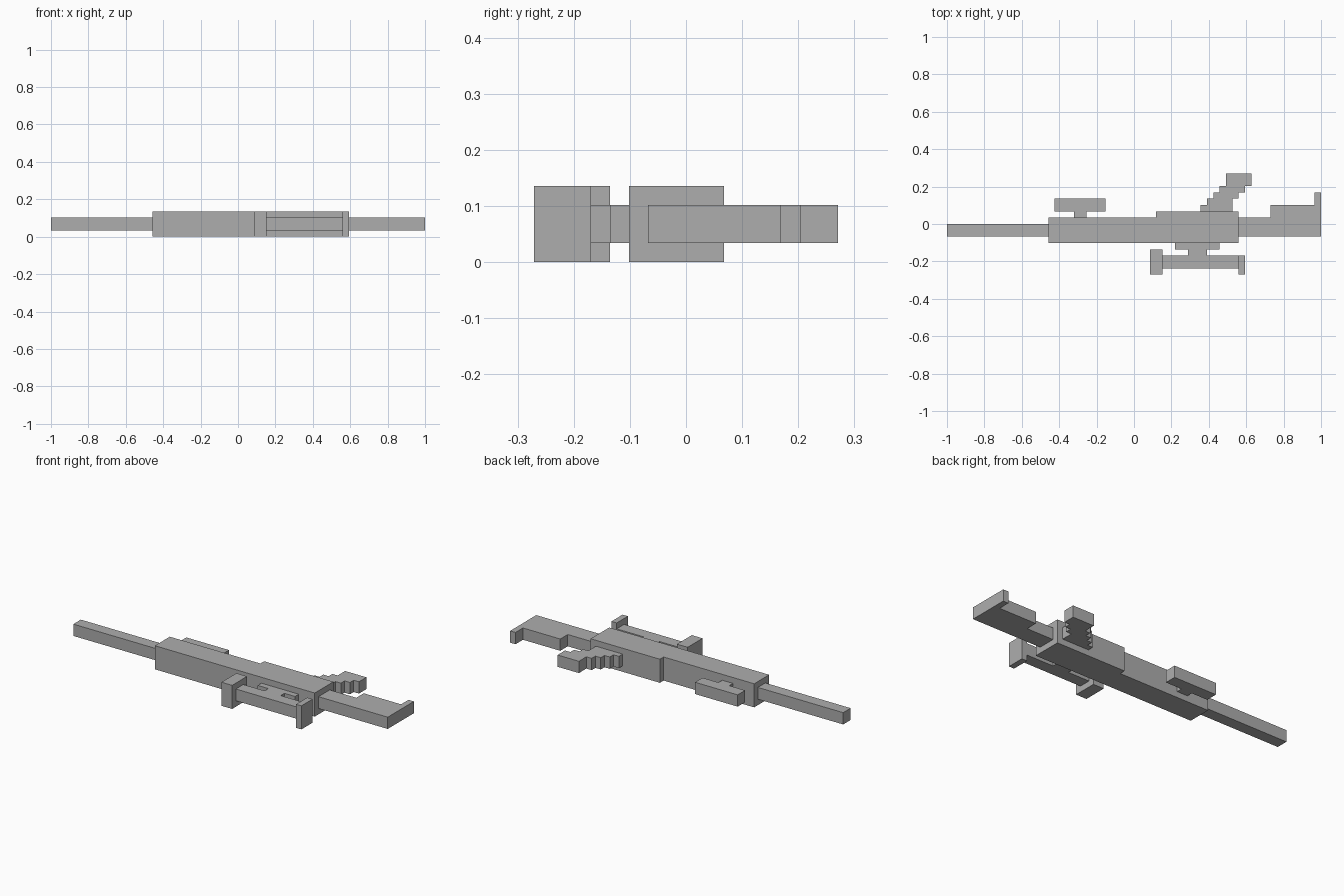
import bpy
import bmesh

U = 2 / 59  # size of one block; outlines below are counted in blocks

if "Cube" in bpy.data.objects:
    bpy.data.objects.remove(bpy.data.objects["Cube"])

grey = bpy.data.materials.new("plain_grey")
grey.use_nodes = True
color = (0.42, 0.42, 0.42, 1)
grey.diffuse_color = color
grey.node_tree.nodes["Principled BSDF"].inputs["Base Color"].default_value = color


def prism(name, outline, low=1, high=3):
    """Extrude a flat outline (x from the muzzle, y from the centre) upward."""
    bm = bmesh.new()
    verts = [bm.verts.new((x * U - 1, y * U, low * U)) for x, y in outline]
    base = bm.faces.new(verts)
    top = bmesh.ops.extrude_face_region(bm, geom=[base])["geom"]
    moved = [v for v in top if isinstance(v, bmesh.types.BMVert)]
    bmesh.ops.translate(bm, verts=moved, vec=(0, 0, (high - low) * U))
    bmesh.ops.recalc_face_normals(bm, faces=bm.faces)
    mesh = bpy.data.meshes.new(name)
    bm.to_mesh(mesh)
    bm.free()
    mesh.materials.append(grey)
    obj = bpy.data.objects.new(name, mesh)
    bpy.context.collection.objects.link(obj)
    return obj


def block(name, x0, x1, y0, y1, low=1, high=3):
    return prism(name, [(x0, y0), (x1, y0), (x1, y1), (x0, y1)], low, high)


# Barrel and receiver
block("barrel", 0, 16, -2, 0)
prism("receiver", [(16, -3), (46, -3), (46, 2), (33, 2), (33, 1), (16, 1)], 0, 4)

# Shoulder stock with stepped butt
prism("stock", [(46, -2), (59, -2), (59, 5), (58, 5), (58, 3), (51, 3), (51, 1), (46, 1)])

# Slanted grip: stepped on both edges, with a square foot
front_edge = [p for i in range(4) for p in ((40 + i, 2 + i), (40 + i, 3 + i))]
back_edge = [(48, 8), (48, 6), (47, 6), (47, 5), (46, 5), (46, 4), (45, 4), (45, 2)]
prism("grip", front_edge + [(44, 6), (44, 8)] + back_edge)

# Fore grip on its short stem
prism("fore_grip", [(20, 1), (22, 1), (22, 2), (25, 2), (25, 4), (17, 4), (17, 2), (20, 2)])

# Scope: tube, wide end pieces and stepped mount
block("scope_tube", 34, 46, -7, -5)
block("scope_front_lens", 32, 34, -8, -4, 0, 4)
block("scope_eyepiece", 46, 47, -8, -5, 0, 4)
prism("scope_mount", [(38, -5), (41, -5), (41, -4), (43, -4), (43, -3),
                      (36, -3), (36, -4), (38, -4)])
